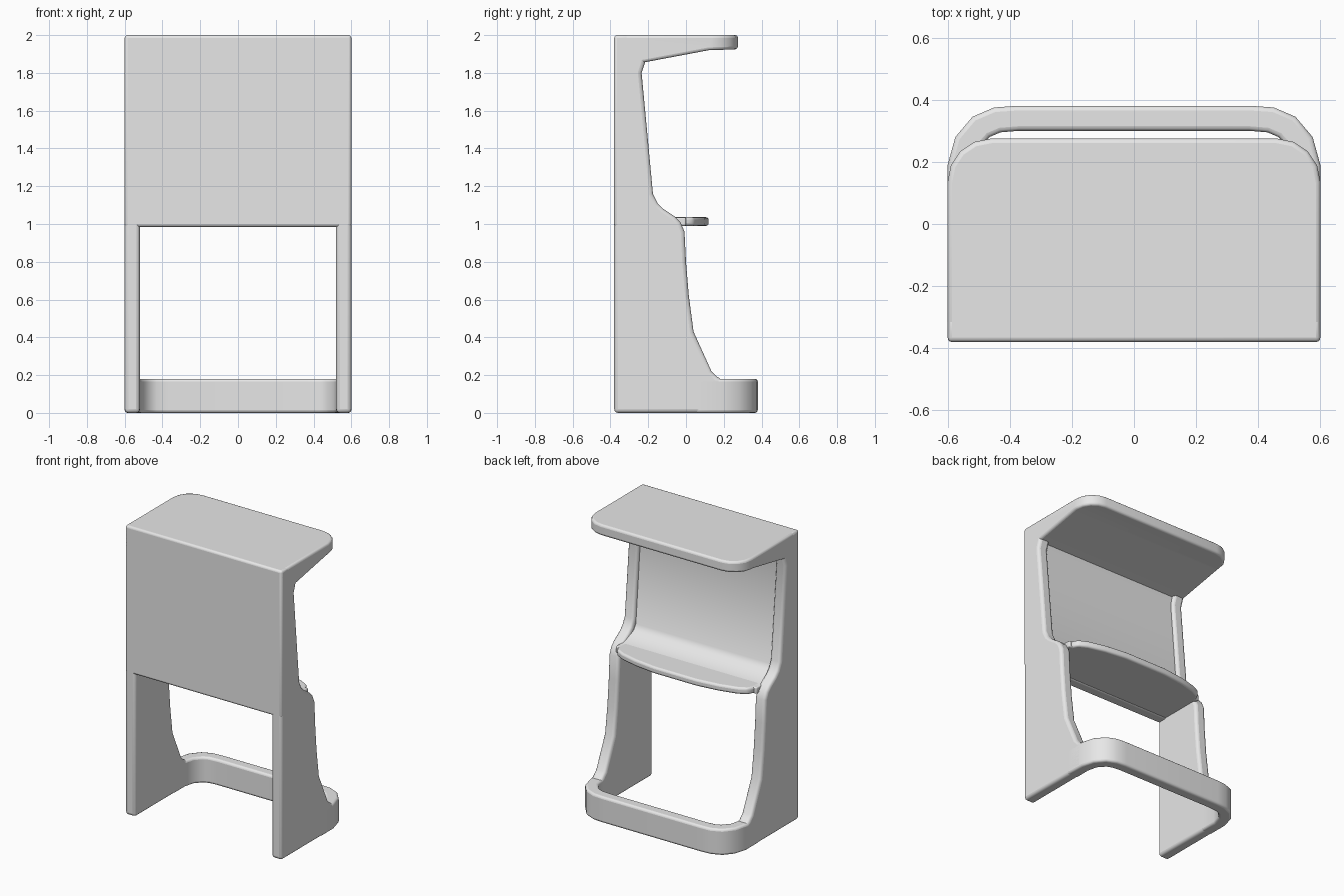
import bpy, bmesh
from mathutils import Vector

cube = bpy.data.objects.get("Cube")
if cube:
    bpy.data.objects.remove(cube, do_unlink=True)

grey = bpy.data.materials.new("plain grey")
grey.use_nodes = True
colour = (0.8, 0.8, 0.8, 1)
grey.diffuse_color = colour
grey.node_tree.nodes["Principled BSDF"].inputs["Base Color"].default_value = colour


def prism(name, points, axis, low, high, bevel=0.015, round_edges=None):
    """Extrude a (y, z) profile along x, or an (x, y) outline along z."""
    bm = bmesh.new()
    if axis == "x":
        start, step = [Vector((low, a, b)) for a, b in points], Vector((high - low, 0, 0))
    else:
        start, step = [Vector((a, b, low)) for a, b in points], Vector((0, 0, high - low))
    face = bm.faces.new([bm.verts.new(p) for p in start])
    grown = bmesh.ops.extrude_face_region(bm, geom=[face])["geom"]
    moved = [g for g in grown if isinstance(g, bmesh.types.BMVert)]
    bmesh.ops.translate(bm, verts=moved, vec=step)
    if face.is_valid and not any(len(e.link_faces) > 1 for e in face.edges):
        bm.faces.remove(face)
    if round_edges:
        rule, radius = round_edges
        edges = [e for e in bm.edges if rule(e)]
        bmesh.ops.bevel(bm, geom=edges, offset=radius, segments=4,
                        profile=0.5, affect='EDGES')
    bmesh.ops.recalc_face_normals(bm, faces=bm.faces)
    mesh = bpy.data.meshes.new(name)
    bm.to_mesh(mesh)
    bm.free()
    obj = bpy.data.objects.new(name, mesh)
    bpy.context.collection.objects.link(obj)
    mesh.materials.append(grey)
    mod = obj.modifiers.new("soft edges", 'BEVEL')
    mod.width, mod.segments, mod.limit_method = bevel, 3, 'ANGLE'
    mod.angle_limit = 0.6
    bpy.ops.object.select_all(action='DESELECT')
    obj.select_set(True)
    bpy.context.view_layer.objects.active = obj
    bpy.ops.object.shade_smooth_by_angle(angle=0.7)
    return obj


def mirrored(half):
    """Complete a symmetric outline from its +x half."""
    return half + [(-x, y) for x, y in reversed(half)]


# Side walls, with the stepped rear edge
wall = [(-0.38, 0), (0.19, 0), (0.19, 0.18), (0.165, 0.19), (0.135, 0.22),
        (0.04, 0.43), (0.015, 0.62), (0, 0.8), (-0.008, 0.96), (-0.03, 1.01),
        (-0.06, 1.04), (-0.12, 1.08), (-0.15, 1.11), (-0.175, 1.16),
        (-0.235, 1.8), (-0.215, 1.86), (-0.215, 2), (-0.38, 2)]
for side, low in (("left", 0.52), ("right", -0.6)):
    prism(side + "_wall", wall, "x", low, low + 0.08, 0.02)

# Front panel across the full width
prism("front_panel", [(-0.38, 0.985), (-0.3, 0.985), (-0.3, 2), (-0.38, 2)],
      "x", -0.6, 0.6)

# Inner back panel flowing into the shelf
prism("back_panel", [(-0.37, 0.99), (0, 0.99), (0, 1.035), (-0.06, 1.035),
                     (-0.17, 1.085), (-0.195, 1.12), (-0.255, 1.8),
                     (-0.235, 1.88), (-0.37, 1.88)], "x", -0.54, 0.54, 0.008)

# Bowed shelf nose
nose = [(0.52, -0.2), (0.52, 0.0), (0.5, 0.04), (0.44, 0.07), (0.32, 0.1), (0.16, 0.12)]
prism("shelf", mirrored(nose), "z", 0.99, 1.036, 0.014)

# Canopy with rounded rear corners
prism("canopy", [(-0.38, 1.84), (-0.225, 1.855), (0.12, 1.92), (0.275, 1.925),
                 (0.275, 2), (-0.38, 2)], "x", -0.6, 0.6, 0.015,
      (lambda e: all(v.co.y > 0.27 for v in e.verts)
       and abs(e.verts[0].co.x - e.verts[1].co.x) < 0.01, 0.14))

# U-shaped foot rail
outer = [(0.6, 0.05), (0.6, 0.19), (0.575, 0.28), (0.52, 0.345), (0.45, 0.375), (0.38, 0.38)]
inner = [(0.52, 0.05), (0.52, 0.17), (0.505, 0.235), (0.465, 0.28), (0.43, 0.295), (0.37, 0.3)]
prism("foot_rail", mirrored(outer) + list(reversed(mirrored(inner)))
      , "z", 0, 0.18)
